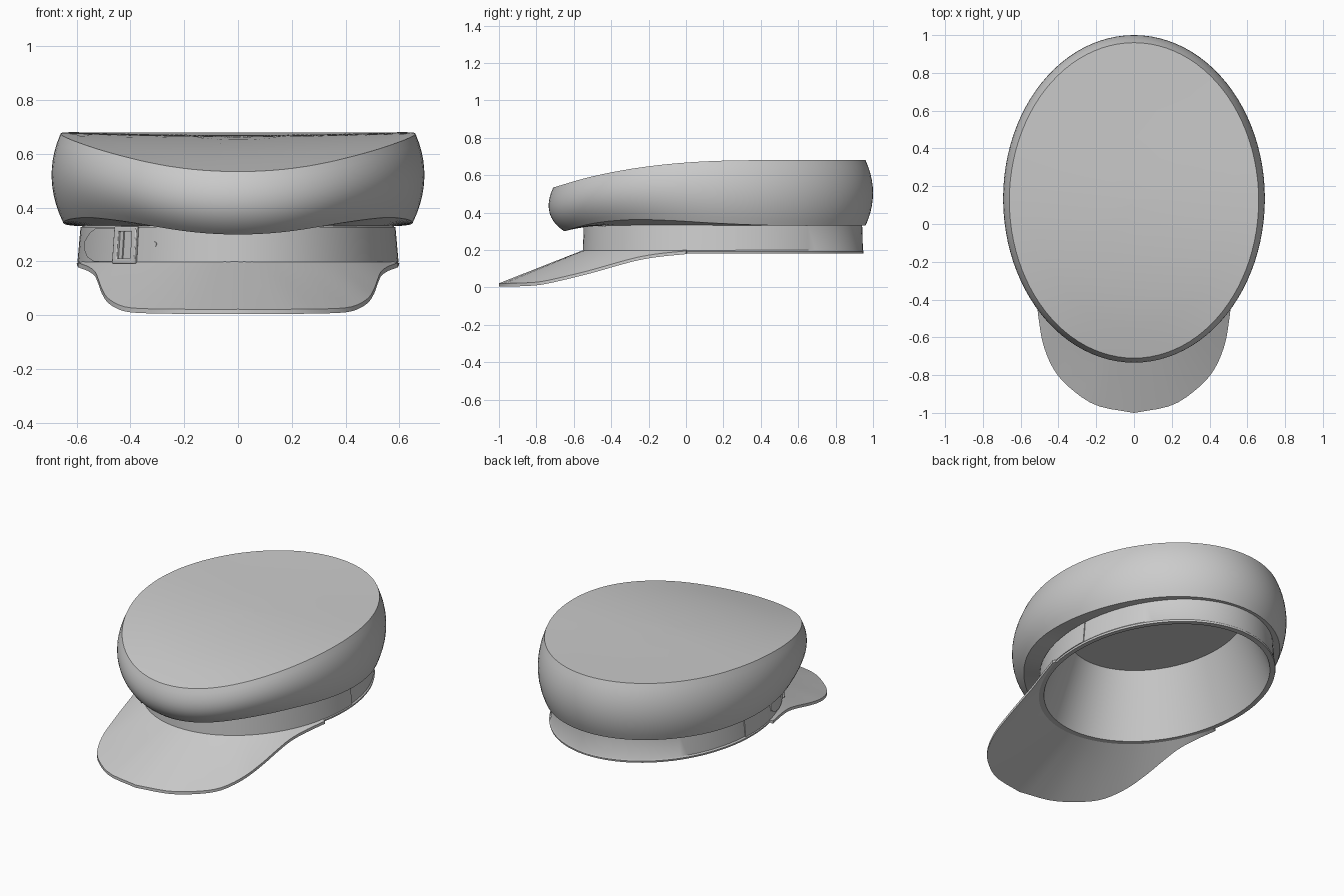
import bpy, bmesh
from math import sin, cos, pi, radians

if "Cube" in bpy.data.objects:
    bpy.data.objects.remove(bpy.data.objects["Cube"])

N = 96                                   # segments around the cap


def curve(pts, u):
    """Catmull-Rom interpolation through pts, u in 0..1."""
    n = len(pts) - 1
    i = min(int(u * n), n - 1)
    t = u * n - i
    p1, p2 = pts[i], pts[i + 1]
    p0 = pts[i - 1] if i else [2 * a - b for a, b in zip(p1, p2)]
    p3 = pts[i + 2] if i + 2 <= n else [2 * b - a for a, b in zip(p1, p2)]
    return [0.5 * (2 * b + (c - a) * t + (2 * a - 5 * b + 4 * c - d) * t * t
                   + (3 * b - a - 3 * c + d) * t ** 3)
            for a, b, c, d in zip(p0, p1, p2, p3)]


def height(samples, y):
    """Smooth height as a function of y, sampled evenly from -0.74 to 1."""
    return curve([(z,) for z in samples], max(0, min(1, (y + 0.74) / 1.74)))[0]


def make(name, verts, faces, angle=35, recalc=False):
    me = bpy.data.meshes.new(name)
    me.from_pydata(verts, [], faces)
    if recalc:
        bm = bmesh.new()
        bm.from_mesh(me)
        bmesh.ops.recalc_face_normals(bm, faces=bm.faces)
        bm.to_mesh(me)
        bm.free()
    ob = bpy.data.objects.new(name, me)
    bpy.context.collection.objects.link(ob)
    bpy.ops.object.select_all(action='DESELECT')
    ob.select_set(True)
    bpy.context.view_layer.objects.active = ob
    bpy.ops.object.shade_smooth_by_angle(angle=radians(angle))
    return ob


def loft(name, rings, cap_start=False, cap_end=False):
    """Skin elliptical rings (half width, half length, centre y, height function)."""
    verts, faces = [], []
    for a, b, c, zf in rings:
        for k in range(N):
            t = 2 * pi * k / N
            y = c + b * sin(t)
            verts.append((a * cos(t), y, zf(y)))
    for r in range(len(rings) - 1):
        for k in range(N):
            k2, p, q = (k + 1) % N, r * N, (r + 1) * N
            faces.append((p + k, q + k, q + k2, p + k2))
    if cap_start:
        faces.append(tuple(range(N)))
    if cap_end:
        faces.append(tuple(reversed(range((len(rings) - 1) * N, len(rings) * N))))
    return make(name, verts, faces)


def top_z(y):
    return height([0.525, 0.588, 0.632, 0.66, 0.675, 0.68, 0.68, 0.68, 0.68], y)


def rim_z(y):
    return height([0.27, 0.337, 0.362, 0.358, 0.345, 0.335, 0.33, 0.33, 0.33], y)


def flat(z):
    return lambda y: z


# Crown: slightly dished top, bulging side, underside tucked in to the band
rings = []
for s in (0.02, 0.2, 0.4, 0.6, 0.8, 1):
    rings.append((0.66 * s, 0.835 * s, 0.125,
                  lambda y, s=s: top_z(y) - 0.012 * (1 - s * s)))
top, mid, low = (0.66, 0.835, 0.125), (0.693, 0.865, 0.135), (0.65, 0.805, 0.155)
for i in range(1, 11):
    t = i / 10
    w = (2 * (t - 0.5) * (t - 1), 4 * t * (1 - t), 2 * t * (t - 0.5))
    a, b, c = (sum(x * y for x, y in zip(w, v)) for v in zip(top, mid, low))
    rings.append((a, b, c, lambda y, t=t: top_z(y) * (1 - t) + rim_z(y) * t))
rings.append((0.57, 0.735, 0.2, flat(0.33)))
loft("crown", rings, cap_start=True)

# Head band with bottom lip and tapered inner lining
loft("head_band", [
    (0.58, 0.742, 0.2, flat(0.335)), (0.592, 0.746, 0.2, flat(0.2)),
    (0.60, 0.75, 0.2, flat(0.192)), (0.597, 0.748, 0.2, flat(0.181)),
    (0.57, 0.715, 0.2, flat(0.181)), (0.44, 0.57, 0.2, flat(0.56))], cap_end=True)

# Visor: ruled sheet from the band front to a drooping outer edge
edge = [(0, -1, 0.022), (0.2, -0.96, 0.022), (0.34, -0.867, 0.024), (0.425, -0.77, 0.032),
        (0.48, -0.64, 0.06), (0.505, -0.5, 0.095), (0.52, -0.36, 0.135),
        (0.533, -0.25, 0.163), (0.558, -0.14, 0.181), (0.595, 0.0, 0.195)]
M, R = 30, 5
verts, faces = [], []
for drop in (0, 0.017):
    for j in range(-M, M + 1):
        u, sgn = abs(j) / M, (1 if j >= 0 else -1)
        e = curve(edge, u)
        ang = radians(75) * u
        inner = (0.585 * sin(ang), 0.2 - 0.74 * cos(ang), 0.203)
        for r in range(R + 1):
            x, y, z = (p + (q - p) * r / R for p, q in zip(inner, e))
            verts.append((sgn * x, y, z - drop))
W, H = R + 1, (2 * M + 1) * (R + 1)
for j in range(2 * M):
    for r in range(R):
        p = j * W + r
        faces += [(p, p + 1, p + W + 1, p + W), (p + H, p + W + H, p + W + 1 + H, p + 1 + H)]
    for p in (j * W, j * W + R):
        faces.append((p, p + W, p + W + H, p + H))
for p0 in (0, 2 * M * W):
    faces += [(p, p + 1, p + 1 + H, p + H) for p in range(p0, p0 + R)]
make("visor", verts, faces, recalc=True)


# Strap parts: outlines in (angle from front, z), wrapped around the band
def wrap(ang, z, off):
    k = (0.335 - z) / 0.135
    return ((0.58 + 0.012 * k + off) * sin(ang),
            0.2 - (0.742 + 0.004 * k + off) * cos(ang), z)


def wrapped_strip(name, cols, off, thick):
    """Solid strip from columns of (angle, low z, high z)."""
    verts, faces = [], []
    for ang, lo, hi in cols:
        verts += [wrap(ang, lo, off), wrap(ang, hi, off),
                  wrap(ang, hi, off + thick), wrap(ang, lo, off + thick)]
    for i in range(len(cols) - 1):
        p = 4 * i
        faces += [(p + k, p + (k + 1) % 4, p + 4 + (k + 1) % 4, p + 4 + k) for k in range(4)]
    e = 4 * len(cols)
    faces += [(0, 1, 2, 3), (e - 4, e - 3, e - 2, e - 1)]
    return make(name, verts, faces, recalc=True)


wrapped_strip("strap", [(radians(-95 + 190 * i / 60), 0.198, 0.327) for i in range(61)],
              -0.003, 0.008)
wrapped_strip("strap_tip", [(-1.28, 0.245, 0.275), (-1.2, 0.215, 0.305), (-1.1, 0.2, 0.325),
                            (-1.0, 0.2, 0.325), (-0.9, 0.2, 0.325), (-0.8, 0.2, 0.325)],
              0.004, 0.006)

# Buckle: rectangular frame with bevelled edges
verts, faces = [], []
for off in (0.004, 0.022):
    for da, dz in ((0.096, 0.069), (0.058, 0.05)):
        for sa, sz in ((-1, -1), (1, -1), (1, 1), (-1, 1)):
            verts.append(wrap(-0.775 + sa * da, 0.261 + sz * dz, off))
for k in range(4):
    n = (k + 1) % 4
    faces += [(k, n, n + 4, k + 4), (k + 8, k + 12, n + 12, n + 8),
              (k, k + 8, n + 8, n), (k + 4, n + 4, n + 12, k + 12)]
buckle = make("buckle", verts, faces, recalc=True)
bev = buckle.modifiers.new("bevel", 'BEVEL')
bev.width, bev.segments = 0.004, 2

# Strap eyelet
verts = [wrap(-0.55 + 0.014 * cos(t), 0.264 + 0.009 * sin(t), off)
         for off in (0.002, 0.008) for t in (2 * pi * k / 12 for k in range(12))]
faces = [(k, (k + 1) % 12, 12 + (k + 1) % 12, 12 + k) for k in range(12)]
faces += [tuple(range(12)), tuple(range(12, 24))]
make("strap_eyelet", verts, faces, recalc=True)
